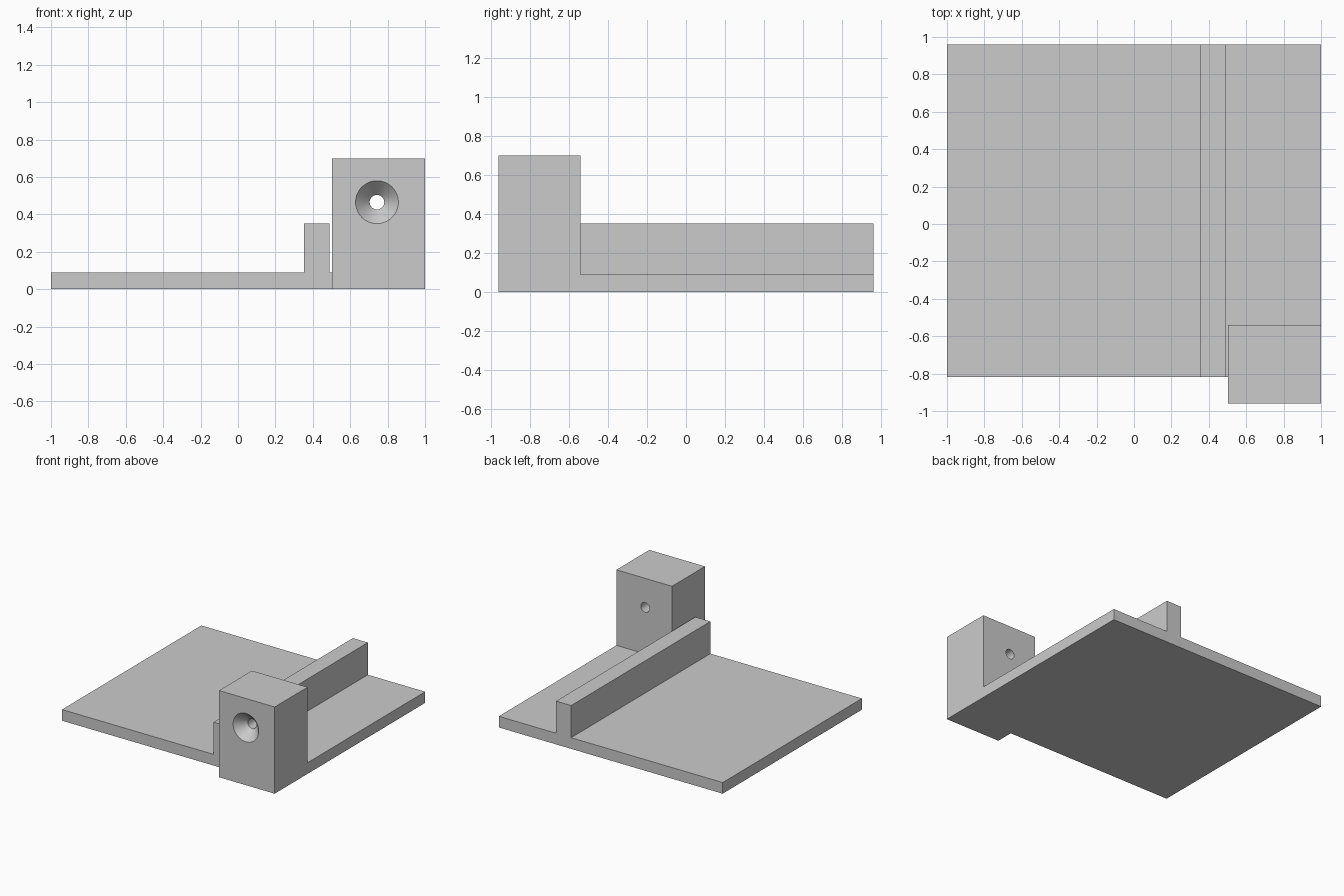
import bpy, bmesh, math

if "Cube" in bpy.data.objects:
    bpy.data.objects.remove(bpy.data.objects["Cube"])


def new_object(name, bm):
    bmesh.ops.recalc_face_normals(bm, faces=bm.faces)
    mesh = bpy.data.meshes.new(name)
    bm.to_mesh(mesh)
    bm.free()
    obj = bpy.data.objects.new(name, mesh)
    bpy.context.collection.objects.link(obj)
    return obj


def extrude_xz(name, profile, y0, y1):
    bm = bmesh.new()
    face = bm.faces.new([bm.verts.new((x, y0, z)) for x, z in profile])
    ext = bmesh.ops.extrude_face_region(bm, geom=[face])["geom"]
    verts = [v for v in ext if isinstance(v, bmesh.types.BMVert)]
    bmesh.ops.translate(bm, verts=verts, vec=(0, y1 - y0, 0))
    return new_object(name, bm)


def turn_y(name, profile, cx, cz, n=64):
    bm = bmesh.new()
    rings = [[bm.verts.new((cx + r * math.cos(2 * math.pi * i / n), y,
                            cz + r * math.sin(2 * math.pi * i / n)))
              for i in range(n)] for y, r in profile]
    for a, b in zip(rings, rings[1:]):
        for i in range(n):
            j = (i + 1) % n
            bm.faces.new((a[i], a[j], b[j], b[i]))
    bm.faces.new(rings[0])
    bm.faces.new(rings[-1])
    return new_object(name, bm)


def combine(target, tool, operation):
    tool.hide_render = True
    mod = target.modifiers.new(operation.lower(), "BOOLEAN")
    mod.operation, mod.object, mod.solver = operation, tool, "EXACT"
    bpy.context.view_layer.objects.active = target
    bpy.ops.object.modifier_apply(modifier=mod.name)
    bpy.data.objects.remove(tool)


# Base plate with its upright rib, as one extruded profile
bracket = extrude_xz("ribbed_base_plate", [
    (-1, 0), (1, 0), (1, 0.09), (0.488, 0.09), (0.488, 0.35),
    (0.354, 0.35), (0.354, 0.09), (-1, 0.09)], -0.817, 0.96)

# Corner block, joined to the plate
block = extrude_xz("corner_block", [
    (0.503, 0), (1, 0), (1, 0.70), (0.503, 0.70)], -0.96, -0.54)
combine(bracket, block, "UNION")

# Countersunk through hole in the block
hole = turn_y("countersunk_hole_cutter", [
    (-0.97, 0.124), (-0.88, 0.039), (-0.5, 0.039)], 0.743, 0.465)
combine(bracket, hole, "DIFFERENCE")

# Smooth hole walls, sharp corners
bpy.ops.object.select_all(action="DESELECT")
bracket.select_set(True)
bpy.context.view_layer.objects.active = bracket
bpy.ops.object.shade_smooth_by_angle(angle=math.radians(30))
